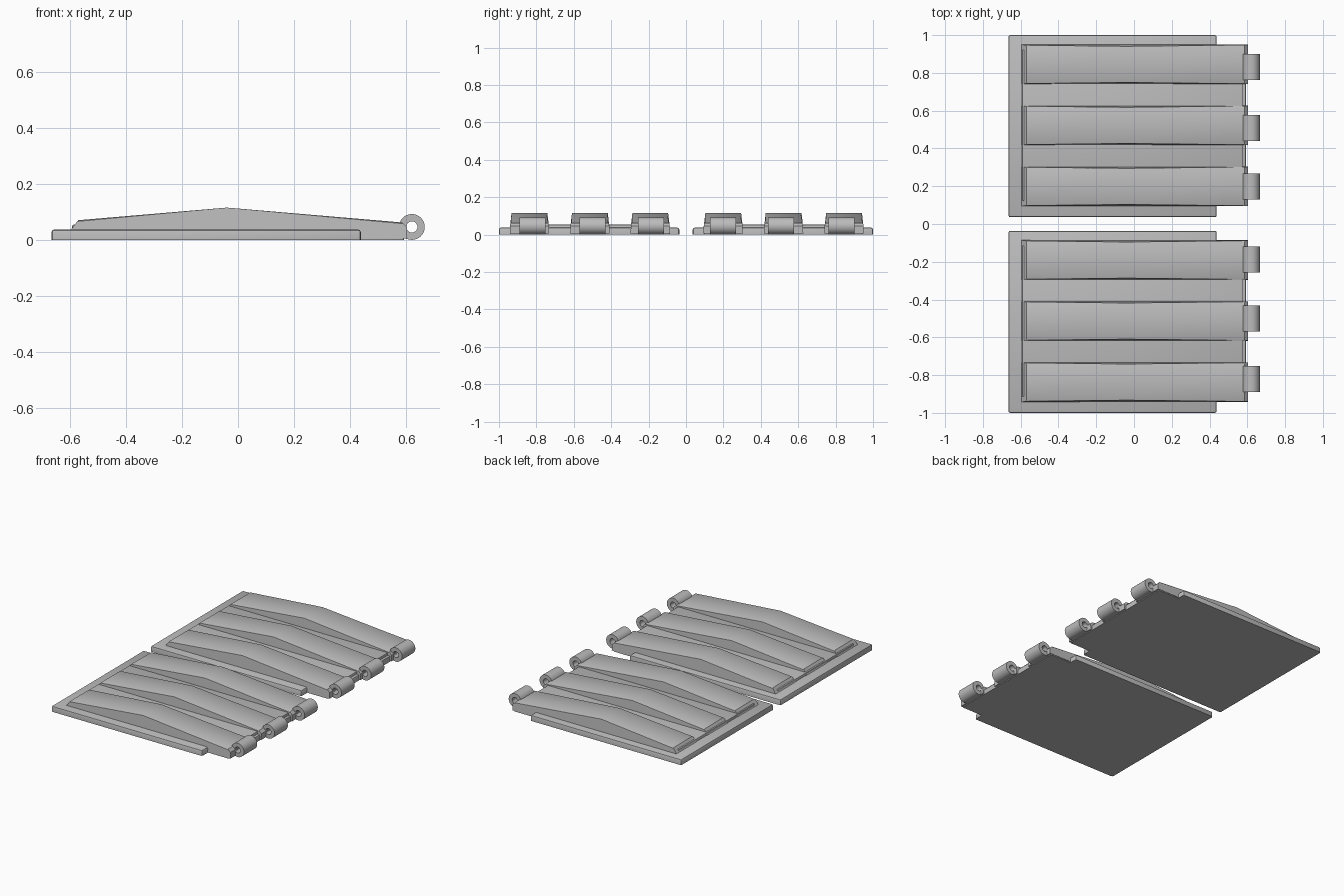
import bpy, bmesh, math

cube = bpy.data.objects.get("Cube")
if cube:
    bpy.data.objects.remove(cube, do_unlink=True)

grey = bpy.data.materials.new("plain grey")
grey.use_nodes = True
colour = (0.5, 0.5, 0.5, 1)
grey.diffuse_color = colour
grey.node_tree.nodes["Principled BSDF"].inputs["Base Color"].default_value = colour


def finish(name, bm):
    """Turn a bmesh into a grey object with sharp edges kept."""
    bmesh.ops.recalc_face_normals(bm, faces=bm.faces)
    mesh = bpy.data.meshes.new(name)
    bm.to_mesh(mesh)
    bm.free()
    mesh.materials.append(grey)
    obj = bpy.data.objects.new(name, mesh)
    bpy.context.collection.objects.link(obj)
    bpy.ops.object.select_all(action='DESELECT')
    obj.select_set(True)
    bpy.context.view_layer.objects.active = obj
    bpy.ops.object.shade_smooth_by_angle(angle=math.radians(35))


def slab(name, x0, x1, y0, y1, z0, z1, bevel):
    """Box whose edges are rounded everywhere except round its underside."""
    bm = bmesh.new()
    bmesh.ops.create_cube(bm, size=1)
    for v in bm.verts:
        v.co.x = x1 if v.co.x > 0 else x0
        v.co.y = y1 if v.co.y > 0 else y0
        v.co.z = z1 if v.co.z > 0 else z0
    edges = [e for e in bm.edges if any(v.co.z > z0 + 0.001 for v in e.verts)]
    bmesh.ops.bevel(bm, geom=edges, offset=bevel, segments=2, profile=0.5, affect='EDGES')
    finish(name, bm)


def rib(name, yc):
    """Arched rib: a side profile spread in y, narrowing toward its ridge."""
    profile = [(-0.595, 0.01), (-0.595, 0.037), (-0.57, 0.07), (-0.04, 0.115),
               (0.585, 0.062), (0.603, 0.045), (0.603, 0.005)]
    bm = bmesh.new()
    sides = []
    for s in (-1, 1):
        sides.append([bm.verts.new((x, yc + s * (0.105 - 0.12 * max(z - 0.037, 0)), z))
                      for x, z in profile])
        bm.faces.new(sides[-1])
    n = len(profile)
    for i in range(n):
        j = (i + 1) % n
        bm.faces.new((sides[0][i], sides[0][j], sides[1][j], sides[1][i]))
    # Soften the long upper edges
    edges = [e for e in bm.edges if all(v.co.z > 0.06 for v in e.verts)
             and abs(e.verts[0].co.y - e.verts[1].co.y) < 0.05]
    bmesh.ops.bevel(bm, geom=edges, offset=0.004, segments=1, affect='EDGES')
    finish(name, bm)


def knuckle(name, yc, half=0.069, segments=32):
    """Hollow hinge barrel lying along y."""
    bm = bmesh.new()
    outline = [(0.046, -half), (0.046, half), (0.02, half), (0.02, -half)]
    rings = []
    for k in range(segments):
        a = math.tau * k / segments
        rings.append([bm.verts.new((0.62 + r * math.cos(a), yc + y, 0.046 + r * math.sin(a)))
                      for r, y in outline])
    for k in range(segments):
        a, b = rings[k], rings[(k + 1) % segments]
        for i in range(4):
            j = (i + 1) % 4
            bm.faces.new((a[i], a[j], b[j], b[i]))
    finish(name, bm)


# Two hinged panels side by side
panels = {
    "left": (0.518, (0.198, 0.508, 0.831)),
    "right": (-0.518, (-0.82, -0.5, -0.187)),
}
for side, (yc, hinges) in panels.items():
    rib_mid = yc + 0.004
    slab(side + "_base_plate", -0.665, 0.438, yc - 0.482, yc + 0.482, 0, 0.037, 0.01)
    slab(side + "_tongue", 0.40, 0.592, rib_mid - 0.425, rib_mid + 0.425, 0, 0.037, 0.006)
    slab(side + "_raised_floor", -0.592, 0.575, rib_mid - 0.40, rib_mid + 0.40, 0.01, 0.054, 0.006)
    for i, y in enumerate(hinges):
        rib(f"{side}_rib_{i + 1}", rib_mid + (i - 1) * 0.323)
        knuckle(f"{side}_hinge_knuckle_{i + 1}", y)
